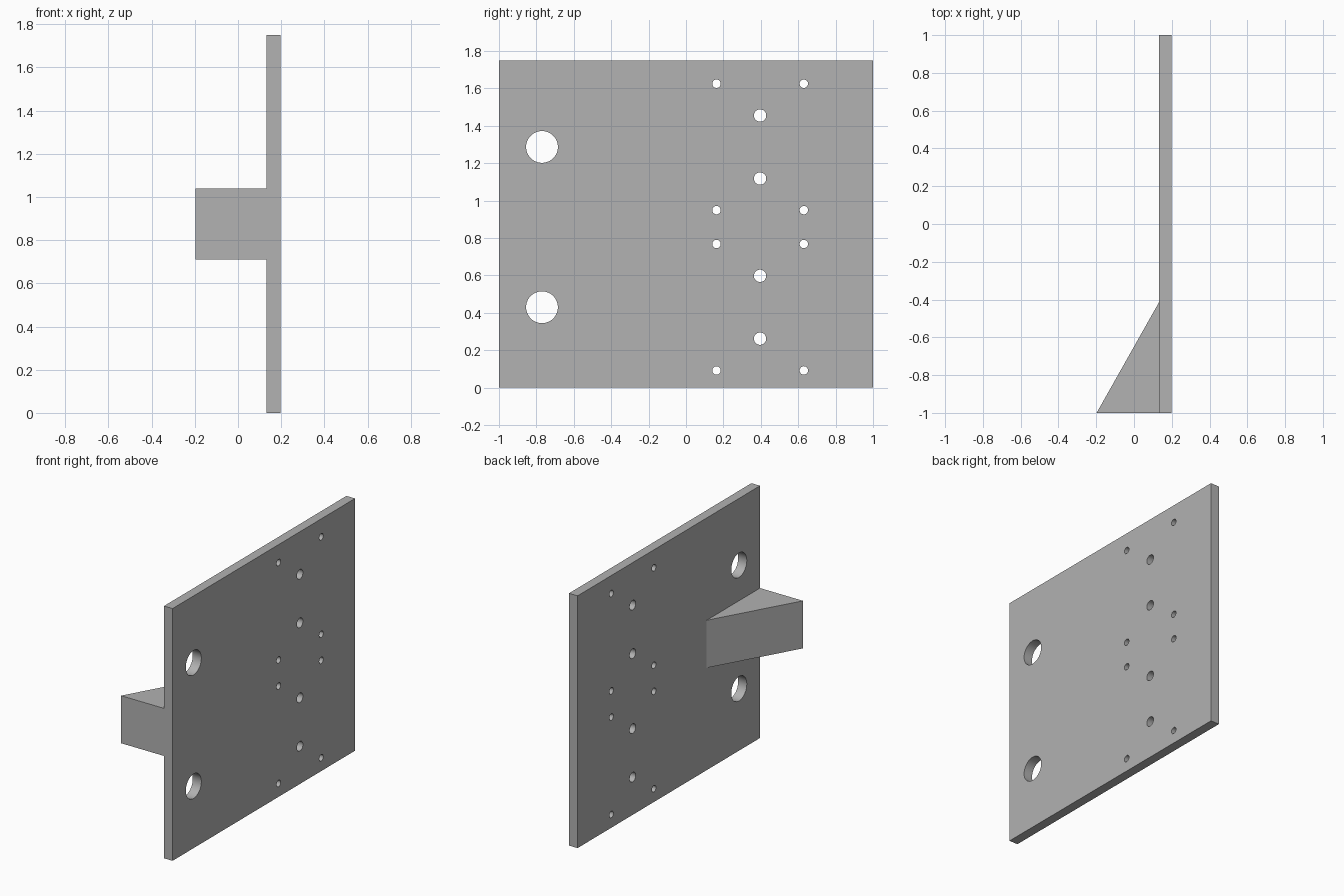
import bpy, bmesh, math
from mathutils import Matrix, Vector

if "Cube" in bpy.data.objects:
    bpy.data.objects.remove(bpy.data.objects["Cube"])

steel = bpy.data.materials.new("plain grey")
steel.use_nodes = True
GREY = (0.445, 0.445, 0.445, 1)
steel.diffuse_color = GREY
steel.node_tree.nodes["Principled BSDF"].inputs["Base Color"].default_value = GREY

PLATE_IN, PLATE_OUT, HEIGHT = 0.132, 0.198, 1.75


def make_object(name, bm):
    bmesh.ops.recalc_face_normals(bm, faces=bm.faces)
    mesh = bpy.data.meshes.new(name)
    bm.to_mesh(mesh)
    bm.free()
    mesh.materials.append(steel)
    obj = bpy.data.objects.new(name, mesh)
    bpy.context.collection.objects.link(obj)
    return obj


def prism(name, outline, z0, z1):
    """Extrude a plan outline from z0 up to z1."""
    bm = bmesh.new()
    base = bm.faces.new([bm.verts.new((x, y, z0)) for x, y in outline])
    top = bmesh.ops.extrude_face_region(bm, geom=[base])["geom"]
    bmesh.ops.translate(bm, vec=Vector((0, 0, z1 - z0)),
                        verts=[v for v in top if isinstance(v, bmesh.types.BMVert)])
    return make_object(name, bm)


# Upright plate
plate = prism("plate", [(PLATE_IN, -1), (PLATE_OUT, -1), (PLATE_OUT, 1), (PLATE_IN, 1)], 0, HEIGHT)

# Hole groups: radius, y positions, z positions
hole_groups = [
    (0.085, [-0.77], [0.43, 1.287]),
    (0.033, [0.396], [0.262, 0.598, 1.118, 1.455]),
    (0.0225, [0.163, 0.63], [0.092, 0.768, 0.949, 1.625]),
]
bm = bmesh.new()
for radius, ys, zs in hole_groups:
    for y in ys:
        for z in zs:
            place = Matrix.Translation((0.165, y, z)) @ Matrix.Rotation(math.pi / 2, 4, 'Y')
            bmesh.ops.create_cone(bm, cap_ends=True, segments=48, radius1=radius,
                                  radius2=radius, depth=0.2, matrix=place)
cutter = make_object("hole_cutter", bm)
cutter.hide_render = True

# Drill the plate, then discard the cutter
drill = plate.modifiers.new("drill", 'BOOLEAN')
drill.operation = 'DIFFERENCE'
drill.solver = 'EXACT'
drill.object = cutter
bpy.ops.object.select_all(action='DESELECT')
bpy.context.view_layer.objects.active = plate
plate.select_set(True)
bpy.ops.object.modifier_apply(modifier=drill.name)
bpy.data.objects.remove(cutter)
bpy.ops.object.shade_smooth_by_angle(angle=math.radians(30))

# Triangular wedge on the inner face
prism("wedge_block", [(PLATE_IN, -1), (PLATE_IN, -0.415), (-0.198, -1)], 0.71, 1.04)
